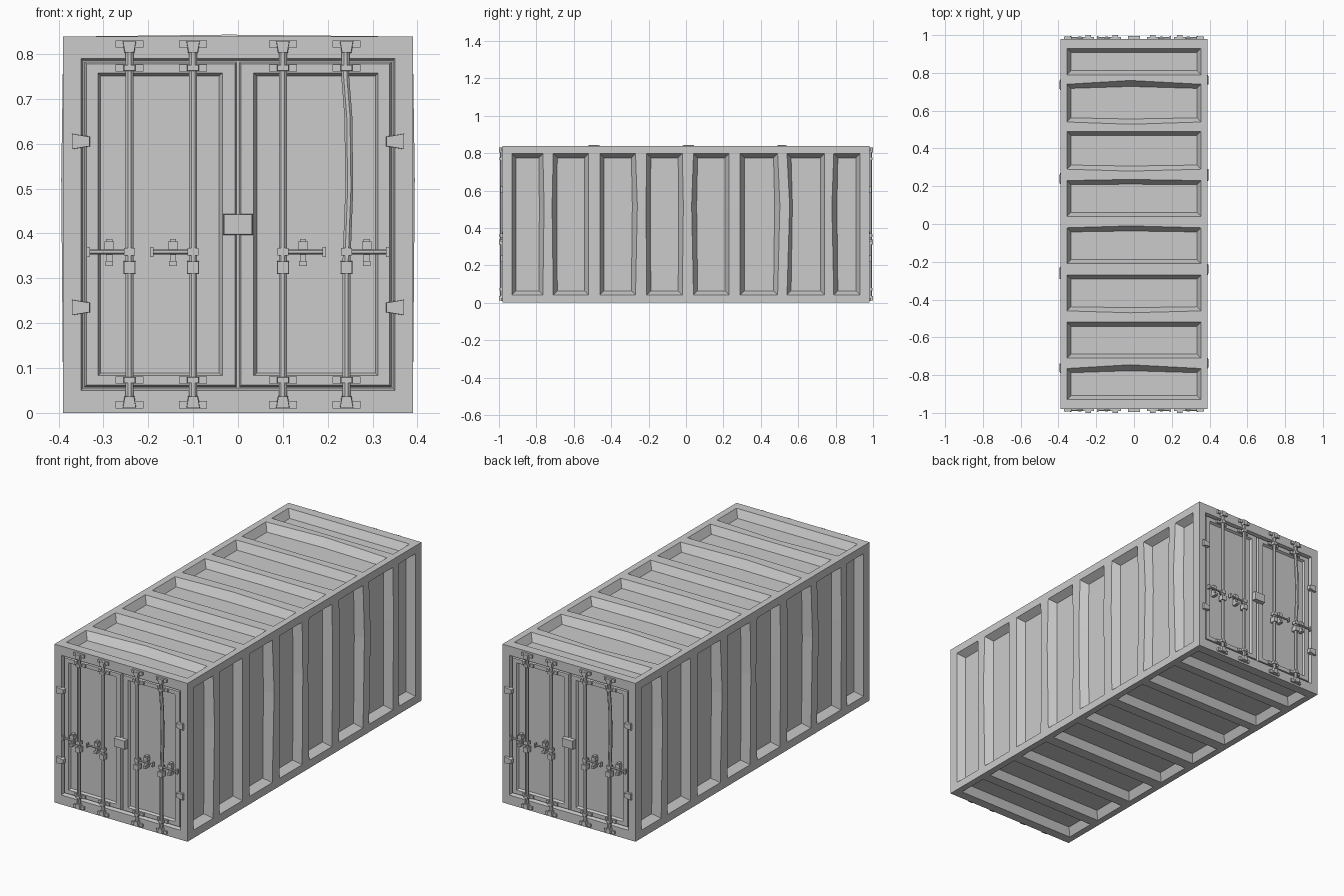
import bpy, bmesh
from math import pi, cos, sin
from mathutils import Vector, Matrix

if "Cube" in bpy.data.objects:
    bpy.data.objects.remove(bpy.data.objects["Cube"])

W, L, H = 0.39, 0.98, 0.839      # half width, half length, height
X, Y, Z = Vector((1, 0, 0)), Vector((0, 1, 0)), Vector((0, 0, 1))


def finish(name, bm, both_ends=False, solid=False):
    if solid:
        bmesh.ops.recalc_face_normals(bm, faces=bm.faces)
    if both_ends:  # repeat on the opposite end, turned by half a turn
        new = bmesh.ops.duplicate(bm, geom=bm.verts[:] + bm.edges[:] + bm.faces[:])["geom"]
        bmesh.ops.rotate(bm, verts=[v for v in new if isinstance(v, bmesh.types.BMVert)],
                         matrix=Matrix.Rotation(pi, 3, 'Z'))
    me = bpy.data.meshes.new(name)
    bm.to_mesh(me)
    bm.free()
    ob = bpy.data.objects.new(name, me)
    bpy.context.collection.objects.link(ob)
    return ob


def face(bm, pts):
    bm.faces.new([bm.verts.new(p) for p in pts])


def band(bm, a, b):
    n = len(a)
    for i in range(n):
        j = (i + 1) % n
        face(bm, [a[i], a[j], b[j], b[i]])


# ---------- corrugated walls, roof and floor ----------
PANELS = [(-.93, -.765), (-.71, -.52), (-.46, -.27), (-.21, -.02),
          (.04, .23), (.29, .49), (.54, .74), (.79, .93)]
SLOPE, DEPTH = 0.022, 0.04


def wall(name, u, v, n, origin, v0, v1, rim, mid, dents, bulged):
    """Flat skin with eight sunken panels; dents shift panel edges at mid height."""
    bm = bmesh.new()

    def P(a, b, d=0.0):
        return origin + u * a + v * b + n * d

    p0, p1 = v0 + rim, v1 - rim
    face(bm, [P(-L, v0), P(L, v0), P(L, p0), P(-L, p0)])
    face(bm, [P(-L, p1), P(L, p1), P(L, v1), P(-L, v1)])
    left = [P(-L, p0), P(-L, mid), P(-L, p1)]
    for i, (a, b) in enumerate(PANELS):
        da, db = dents.get(i, (0, 0))
        ba = 0.004 if i - 1 in bulged else 0
        bb = 0.004 if i in bulged else 0
        ea = [P(a, p0), P(a + da, mid, ba), P(a, p1)]
        eb = [P(b, p0), P(b + db, mid, bb), P(b, p1)]
        for k in (0, 1):
            face(bm, [left[k], ea[k], ea[k + 1], left[k + 1]])
        s = SLOPE
        ia = [P(a + s, p0 + s, -DEPTH), P(a + s + da * .5, mid, -DEPTH), P(a + s, p1 - s, -DEPTH)]
        ib = [P(b - s, p0 + s, -DEPTH), P(b - s + db * .5, mid, -DEPTH), P(b - s, p1 - s, -DEPTH)]
        outer = [ea[0], eb[0], eb[1], eb[2], ea[2], ea[1]]
        inner = [ia[0], ib[0], ib[1], ib[2], ia[2], ia[1]]
        band(bm, outer, inner)
        face(bm, inner)
        left = eb
    right = [P(L, p0), P(L, mid), P(L, p1)]
    for k in (0, 1):
        face(bm, [left[k], right[k], right[k + 1], left[k + 1]])
    bmesh.ops.remove_doubles(bm, verts=bm.verts, dist=1e-5)
    return finish(name, bm)


side_dents = {0: (0, .006), 1: (-.006, 0), 2: (0, .01), 3: (-.004, .006),
              4: (-.01, 0), 5: (0, .012), 6: (.014, 0), 7: (-.01, 0)}
roof_dents = {0: (0, .02), 2: (-.01, 0), 3: (0, .01), 4: (0, .006),
              5: (-.01, 0), 6: (-.012, .02)}
side_bulge, roof_bulge = {0, 2, 4, 6}, {1, 3, 5}
wall("right_wall", Y, Z, X, X * W, 0, H, .042, .52, side_dents, side_bulge)
wall("left_wall", -Y, Z, -X, -X * W, 0, H, .042, .52, side_dents, side_bulge)
wall("roof", Y, -X, Z, Z * H, -W, W, .035, .02, roof_dents, roof_bulge)
wall("floor", Y, X, -Z, Z * 0, -W, W, .035, 0, {}, set())


# ---------- door ends ----------
def rect(x0, x1, z0, z1, d):
    y = -L + d
    return [Vector((x0, y, z0)), Vector((x1, y, z0)), Vector((x1, y, z1)), Vector((x0, y, z1))]


bm = bmesh.new()
opening = rect(-.35, .35, .05, .79, 0)
groove = rect(-.345, .345, .055, .785, .02)
band(bm, rect(-W, W, 0, H, 0), opening)
band(bm, opening, groove)
face(bm, groove)
finish("end_frames", bm, True)

bm = bmesh.new()
for s in (-1, 1):
    def R(x0, x1, z0, z1, d):
        return rect(min(s * x0, s * x1), max(s * x0, s * x1), z0, z1, d)
    rings = [R(.003, .342, .058, .782, .02), R(.007, .338, .062, .778, .008),
             R(.035, .312, .083, .757, .008), R(.043, .305, .09, .75, .022)]
    for a, b in zip(rings, rings[1:]):
        band(bm, a, b)
    # sunken field with three smaller sunken rectangles
    x0, x1, z = .06, .285, .09
    face(bm, R(.043, x0, .09, .75, .022))
    face(bm, R(x1, .305, .09, .75, .022))
    for zc in (.265, .42, .575):
        face(bm, R(x0, x1, z, zc - .028, .022))
        z = zc + .028
        inner = R(x0 + .006, x1 - .006, zc - .022, zc + .018, .04)
        band(bm, R(x0, x1, zc - .028, z, .022), inner)
        face(bm, inner)
    face(bm, R(x0, x1, z, .75, .022))
finish("door_leaves", bm, True)


# ---------- door hardware ----------
def prism(bm, pts, y0, y1, shrink=1.0):
    """Extrude an x-z outline from y0 forward to y1, optionally tapering."""
    cx = sum(p[0] for p in pts) / len(pts)
    cz = sum(p[1] for p in pts) / len(pts)
    a = [bm.verts.new((x, y0, z)) for x, z in pts]
    b = [bm.verts.new((cx + (x - cx) * shrink, y1, cz + (z - cz) * shrink)) for x, z in pts]
    bm.faces.new(a)
    bm.faces.new(b)
    for i in range(len(a)):
        j = (i + 1) % len(a)
        bm.faces.new([a[i], a[j], b[j], b[i]])


def box(bm, x, z, w, h, y0, y1, shrink=1.0):
    prism(bm, [(x - w / 2, z - h / 2), (x + w / 2, z - h / 2),
               (x + w / 2, z + h / 2), (x - w / 2, z + h / 2)], y0, y1, shrink)


def tube(bm, path, r, axis_a, axis_b, sides=8):
    loops = [[bm.verts.new(Vector(p) + r * (axis_a * cos(t) + axis_b * sin(t)))
              for t in [2 * pi * (k + .5) / sides for k in range(sides)]] for p in path]
    for a, b in zip(loops, loops[1:]):
        for k in range(sides):
            j = (k + 1) % sides
            bm.faces.new([a[k], a[j], b[j], b[k]])
    bm.faces.new(loops[0])
    bm.faces.new(loops[-1])


rods, brackets, handles, hinges = (bmesh.new() for _ in range(4))
RY = -.986
for s in (-1, 1):
    for rx in (.1, .242):
        x = s * rx
        bent = s > 0 and rx > .2      # one rod is bent
        path = [(x + (o if bent else 0), RY, z) for z, o in
                ((.02, 0), (.34, 0), (.5, .006), (.66, .004), (.75, -.003), (.82, -.002))]
        tube(rods, path, .0095, X, Y)
        # end cams and rod guides
        for z, g, sg in ((.822, .769, 1), (.018, .073, -1)):
            box(brackets, x, z, .062, .016, -.976, -.99)
            prism(brackets, [(x - .016, z + sg * .008), (x + .016, z + sg * .008),
                             (x + .011, z - sg * .02), (x - .011, z - sg * .02)], -.976, -1.0, .9)
            box(brackets, x, g, .062, .016, -.965, -.981)
            box(brackets, x, g, .03, .016, -.965, -.998, .8)
        # handle collar, lever and catch
        box(handles, x, .324, .027, .028, -.972, -1.0, .92)
        tube(handles, [(x, RY, .359), (x + s * .09, RY, .359)], .0055, Y, Z, 6)
        box(handles, x + s * .092, .359, .008, .022, -.979, -.995)
        box(handles, x, .359, .024, .016, -.974, -.997)
        c = x + s * .045
        box(handles, c, .358, .014, .06, -.956, -.98)
        box(handles, c, .372, .022, .02, -.956, -.984)
        box(handles, c, .333, .017, .012, -.956, -.992)
    # wedge-shaped hinges
    for z in (.605, .235):
        prism(hinges, [(s * .371, z - .018), (s * .33, z - .011),
                       (s * .33, z + .011), (s * .371, z + .018)], -.97, -.992, .94)
finish("locking_rods", rods, True, True)
finish("rod_brackets", brackets, True, True)
finish("door_handles", handles, True, True)
finish("door_hinges", hinges, True, True)

# lock box across the door gap
bm = bmesh.new()
box(bm, 0, .42, .067, .047, -.965, -.994, .93)
finish("lock_boxes", bm, True, True)
